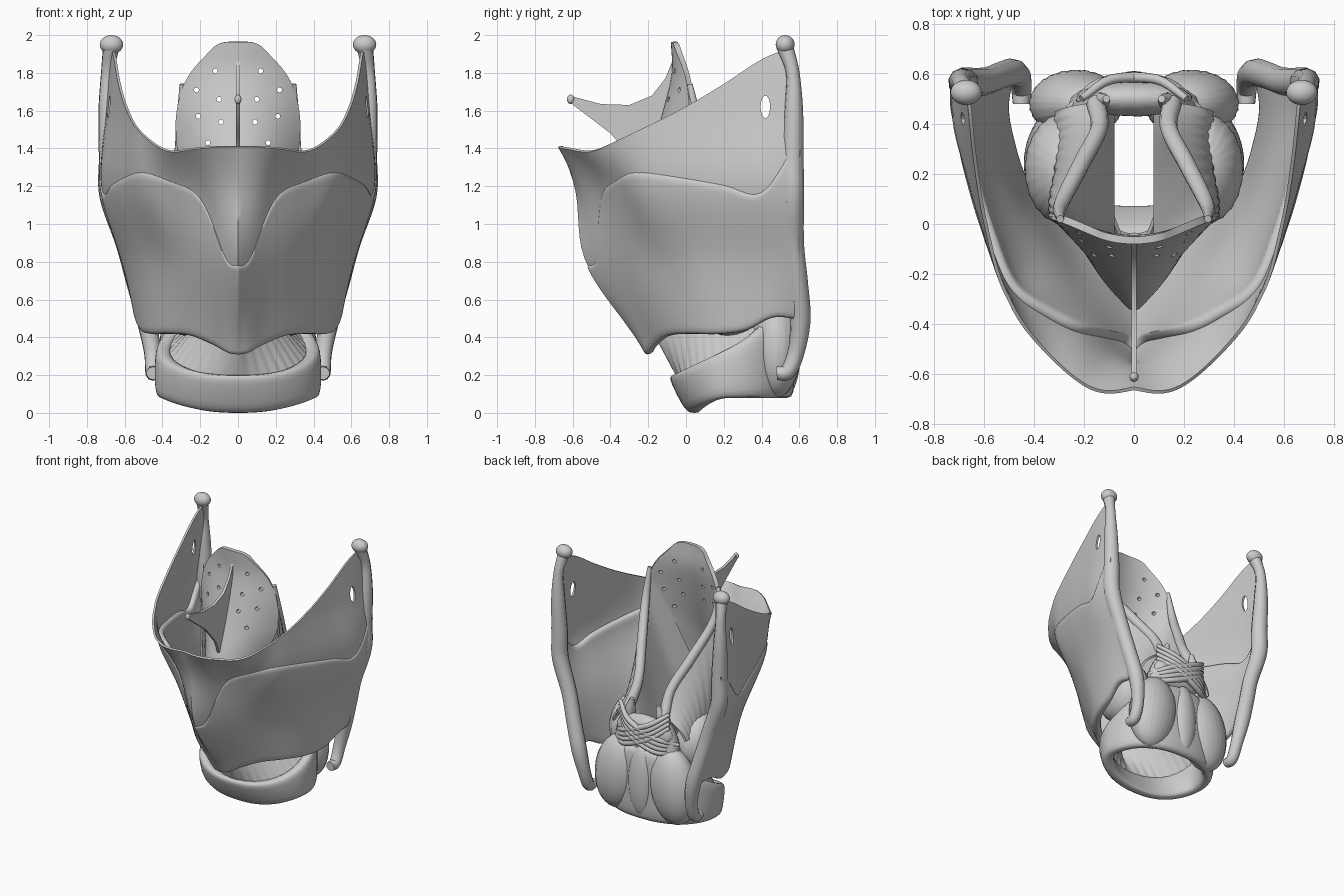
import bpy, bmesh, math
from mathutils import Vector, Matrix

if "Cube" in bpy.data.objects:
    bpy.data.objects.remove(bpy.data.objects["Cube"])

grey = bpy.data.materials.new("cartilage_grey")
grey.use_nodes = True
grey.diffuse_color = (0.6, 0.6, 0.6, 1)
grey.node_tree.nodes["Principled BSDF"].inputs["Base Color"].default_value = (0.6, 0.6, 0.6, 1)


def spline(points, t):
    """Smooth curve through evenly spaced points, t from 0 to 1."""
    p = [Vector(q) for q in points]
    n = len(p) - 1
    i = min(max(int(t * n), 0), n - 1)
    f = t * n - i
    b, c = p[i], p[i + 1]
    a = p[i - 1] if i > 0 else 2 * b - c
    d = p[i + 2] if i + 2 <= n else 2 * c - b
    return b + 0.5 * f * (c - a + f * (2 * a - 5 * b + 4 * c - d + f * (3 * (b - c) + d - a)))


def activate(obj):
    bpy.ops.object.select_all(action='DESELECT')
    obj.select_set(True)
    bpy.context.view_layer.objects.active = obj


def finish(obj, mirror=False, thick=0, offset=0, smooth=0, cutter=None):
    """Add the modifiers, apply them and shade the part."""
    if mirror:
        obj.modifiers.new("mirror", 'MIRROR')
    if thick:
        solid = obj.modifiers.new("thickness", 'SOLIDIFY')
        solid.thickness, solid.offset = thick, offset
    if smooth:
        obj.modifiers.new("smooth", 'SUBSURF').levels = smooth
    if cutter:
        cut = obj.modifiers.new("holes", 'BOOLEAN')
        cut.object, cut.operation, cut.solver = cutter, 'DIFFERENCE', 'EXACT'
    activate(obj)
    bpy.ops.object.convert(target='MESH')
    obj = bpy.context.view_layer.objects.active
    obj.data.materials.clear()
    obj.data.materials.append(grey)
    bpy.ops.object.shade_smooth_by_angle(angle=math.radians(50))
    if cutter:
        bpy.data.objects.remove(cutter)
    return obj


def from_bmesh(name, bm):
    mesh = bpy.data.meshes.new(name)
    bm.to_mesh(mesh)
    bm.free()
    obj = bpy.data.objects.new(name, mesh)
    bpy.context.collection.objects.link(obj)
    return obj


def sheet(name, func, nu, nv, wrap=False, **options):
    """Grid of faces over func(u, v); wrap closes it both ways."""
    bm = bmesh.new()
    end = 0 if wrap else 1
    rows = [[bm.verts.new(func(i / nu, j / nv)) for j in range(nv + end)]
            for i in range(nu + end)]
    for i in range(nu):
        for j in range(nv):
            r, s = rows[i], rows[(i + 1) % len(rows)]
            k = (j + 1) % len(r)
            bm.faces.new((r[j], s[j], s[k], r[k]))
    if wrap:
        bmesh.ops.recalc_face_normals(bm, faces=bm.faces)
    return finish(from_bmesh(name, bm), **options)


def tube(name, path, mirror=True, steps=40):
    """Round strand along a path of (x, y, z, radius)."""
    curve = bpy.data.curves.new(name, 'CURVE')
    curve.dimensions, curve.bevel_depth = '3D', 1
    curve.bevel_resolution, curve.use_fill_caps = 3, True
    line = curve.splines.new('POLY')
    line.points.add(steps)
    for i, point in enumerate(line.points):
        x, y, z, r = spline(path, i / steps)
        point.co, point.radius = (x, y, z, 1), r
    obj = bpy.data.objects.new(name, curve)
    bpy.context.collection.objects.link(obj)
    activate(obj)
    bpy.ops.object.convert(target='MESH')
    finish(bpy.context.view_layer.objects.active, mirror=mirror)


def blob(name, centre, radii, mirror=True, ridges=0, tilt=0):
    """Ellipsoid, with shallow lengthwise fibres if ridges is set."""
    bm = bmesh.new()
    bmesh.ops.create_uvsphere(bm, u_segments=64, v_segments=24, radius=1)
    for v in bm.verts:
        a = math.atan2(v.co.y, v.co.x)
        v.co *= 1 + 0.012 * math.sin(ridges * a) * (1 - v.co.z ** 2)
        v.co = Vector(c * r for c, r in zip(v.co, radii))
    bmesh.ops.rotate(bm, verts=bm.verts, matrix=Matrix.Rotation(tilt, 3, 'Y'))
    bmesh.ops.translate(bm, verts=bm.verts, vec=centre)
    finish(from_bmesh(name, bm), mirror=mirror)


def rods(name, spots, axis, radius, stretch=1):
    """Hidden cutter made of rods along one axis."""
    bm = bmesh.new()
    for spot in spots:
        turn = Matrix.Rotation(math.pi / 2, 4, axis)
        size = Matrix.Diagonal((1, 1, stretch, 1))
        bmesh.ops.create_cone(bm, cap_ends=True, segments=16, radius1=radius, radius2=radius,
                              depth=2, matrix=Matrix.Translation(spot) @ size @ turn)
    obj = from_bmesh(name, bm)
    obj.hide_render = True
    return obj


# Plan sections of the shield wall, front to back, at evenly spaced heights
SECTIONS = [
    [(0, -.27), (.06, -.25), (.14, -.19), (.26, -.1), (.38, .02), (.47, .16), (.52, .32), (.53, .48), (.49, .62)],
    [(0, -.54), (.07, -.47), (.16, -.38), (.28, -.26), (.4, -.11), (.5, .05), (.57, .24), (.61, .42), (.62, .61)],
    [(0, -.59), (.1, -.54), (.21, -.47), (.36, -.37), (.51, -.25), (.61, -.02), (.68, .2), (.73, .4), (.73, .59)],
    [(0, -.72), (.13, -.69), (.25, -.63), (.4, -.5), (.53, -.26), (.6, -.02), (.65, .2), (.69, .4), (.71, .58)],
    [(0, -.8), (.14, -.76), (.26, -.69), (.4, -.5), (.52, -.27), (.58, -.02), (.62, .2), (.65, .4), (.67, .53)]]
# Plate bottom, plate top and membrane top along the wall
HEIGHTS = [(.3, .78, 1.41), (.31, .83, 1.41), (.35, 1.15, 1.4), (.4, 1.24, 1.39), (.41, 1.28, 1.49),
           (.41, 1.25, 1.61), (.43, 1.21, 1.74), (.5, 1.17, 1.87), (.48, 1.45, 1.93)]


def wall(u, z):
    x, y = spline([spline(s, u) for s in SECTIONS], (z - 0.4) / 1.6)
    return Vector((x, y, z))


def plate(u, v):
    low, high, _ = spline(HEIGHTS, u)
    return wall(u, low + (high - low) * v)


def upper_sheet(u, v):
    _, low, high = spline(HEIGHTS, u)
    p = wall(u, low - 0.08 + (high - low + 0.08) * v)
    flare = 0.07 * math.sin(math.pi * min(1, u / 0.48)) * v * v
    return (p.x * 0.98, p.y + 0.02 * (1 - v) - flare, p.z)


sheet("shield_plates", plate, 40, 18, mirror=True, thick=0.055, offset=-1, smooth=1)
sheet("upper_membrane", upper_sheet, 48, 12, mirror=True, thick=0.014,
      cutter=rods("membrane_hole_cutter", [(0, .42, 1.62)], 'Y', 0.025, 2.4))

# Rear border of the plates with its upper and lower horns
tube("horns", [(.67, .52, 1.95, .045), (.69, .565, 1.8, .036), (.69, .57, 1.6, .05),
               (.68, .565, 1.35, .058), (.675, .565, 1.15, .06), (.595, .57, .9, .055),
               (.54, .59, .7, .055), (.485, .605, .5, .055), (.455, .585, .33, .045),
               (.45, .54, .22, .042), (.45, .48, .21, .035)], steps=60)
blob("horn_tips", (.67, .525, 1.95), (.062, .05, .05))


# Ring with a low front arch and a tall back
def ring_top(c):
    return 0.2 + 0.15 * (1 - c) + 0.12 * min(c, 0) ** 2


def ring_plan(a, grow):
    s, c = math.sin(a), math.cos(a)
    return (0.395 + grow) * math.copysign(abs(s) ** 0.85, s), 0.24 - (0.295 + grow) * c, c


def ring(u, v):
    across, up = (math.copysign(abs(k) ** 0.6, k) for k in
                  (math.cos(2 * math.pi * v), math.sin(2 * math.pi * v)))
    x, y, c = ring_plan(2 * math.pi * u, 0.045 * across)
    low, high = 0.08 * (1 - max(c, 0) ** 2), ring_top(c)
    y += 0.05 * max(c, 0) * (1 - up)
    return (x, y, (low + high + up * (high - low)) / 2)


sheet("base_ring", ring, 72, 20, wrap=True)


# Cone membrane from the ring up to the folds
def cone(u, v):
    x, y, c = ring_plan(u * math.pi * 0.8, -0.03 + 0.004 * math.sin(u * 90))
    low = Vector((x, y, ring_top(c) - 0.04))
    high = Vector((0.085 * min(1, 3 * u), -0.18 + 0.63 * u, 0.45 + 0.17 * min(1, 2 * u)))
    return low.lerp(high, v)


sheet("cone_membrane", cone, 60, 10, mirror=True, thick=0.015)

# Leaf-shaped flap with small holes: depth, height, half width, backward curl
LEAF = [(-.33, .85, .04, .04), (-.29, 1.03, .13, .1), (-.23, 1.22, .23, .19), (-.16, 1.42, .31, .19),
        (-.1, 1.62, .315, .13), (-.06, 1.8, .26, .07), (-.065, 1.965, .13, .02)]


def leaf(u, v):
    y, z, half, curl = spline(LEAF, v)
    s = 2 * u - 1
    return (half * s, y + curl * s * s, z - 0.03 * v * s ** 4)


spots = [(side * x, 0, z) for side in (-1, 1) for x, z in
         ((.12, 1.81), (.22, 1.71), (.1, 1.66), (.21, 1.57), (.09, 1.54), (.16, 1.43))]
sheet("leaf_flap", leaf, 24, 36, thick=0.03, cutter=rods("leaf_hole_cutter", spots, 'X', 0.013))

# Upright fin in front of the flap
fin_outline = [(-.62, 1.68), (-.45, 1.635), (-.3, 1.63), (-.18, 1.68), (-.11, 1.77), (-.065, 1.88),
               (-.09, 1.62), (-.16, 1.4), (-.23, 1.22), (-.28, 1.34), (-.4, 1.48), (-.61, 1.64)]
bm = bmesh.new()
fin_face = bm.faces.new([bm.verts.new((0, y, z)) for y, z in fin_outline])
finish(from_bmesh("front_fin", bm), thick=0.02)
blob("fin_tip", (0, -.61, 1.66), (.018, .02, .025), mirror=False)

# Folds running from the flap back to the small rear cartilages
FOLD = [(.295, .02, 1.74, .015), (.29, .08, 1.5, .03), (.21, .24, 1.25, .035),
        (.14, .38, 1.05, .035), (.15, .48, .88, .04)]
tube("fold_strands", FOLD)


def inner_fold(u, v):
    low = Vector((0.085 * min(1, 3 * u + 0.2), -0.24 + 0.69 * u, 0.82 - 0.17 * u))
    return low.lerp(spline(FOLD, u).to_3d(), v)


def outer_fold(u, v):
    low = Vector((0.31, 0.03 + 0.42 * u, 0.72))
    p = low.lerp(spline(FOLD, u).to_3d(), v)
    p.x += 0.03 * math.sin(math.pi * v) + 0.003 * math.sin(u * 70)
    return p


sheet("inner_folds", inner_fold, 24, 14, mirror=True, thick=0.015)
sheet("outer_folds", outer_fold, 40, 14, mirror=True, thick=0.015)

# Rear cartilages and muscles
tube("rear_cartilages", [(.2, .46, .58, .08), (.17, .47, .75, .06), (.13, .49, .88, .035), (.11, .5, .96, .015)])
blob("side_muscles", (.28, .22, .63), (.155, .22, .22), ridges=22)
blob("rear_muscles", (.23, .48, .37), (.185, .135, .29), ridges=26, tilt=-0.15)
blob("rear_ridge", (0, .54, .37), (.1, .07, .27), mirror=False)
blob("cross_muscle", (0, .5, .74), (.23, .07, .12), mirror=False, ridges=12)
for i in range(4):
    drop = 0.035 * i
    tube("crossing_strand_%d" % (i + 1),
         [(.26, .46, .68 - drop / 2, .014), (.13, .565, .74 - drop, .02),
          (-.08, .58, .83 - drop, .02), (-.21, .5, .92 - drop, .014)], steps=16)
